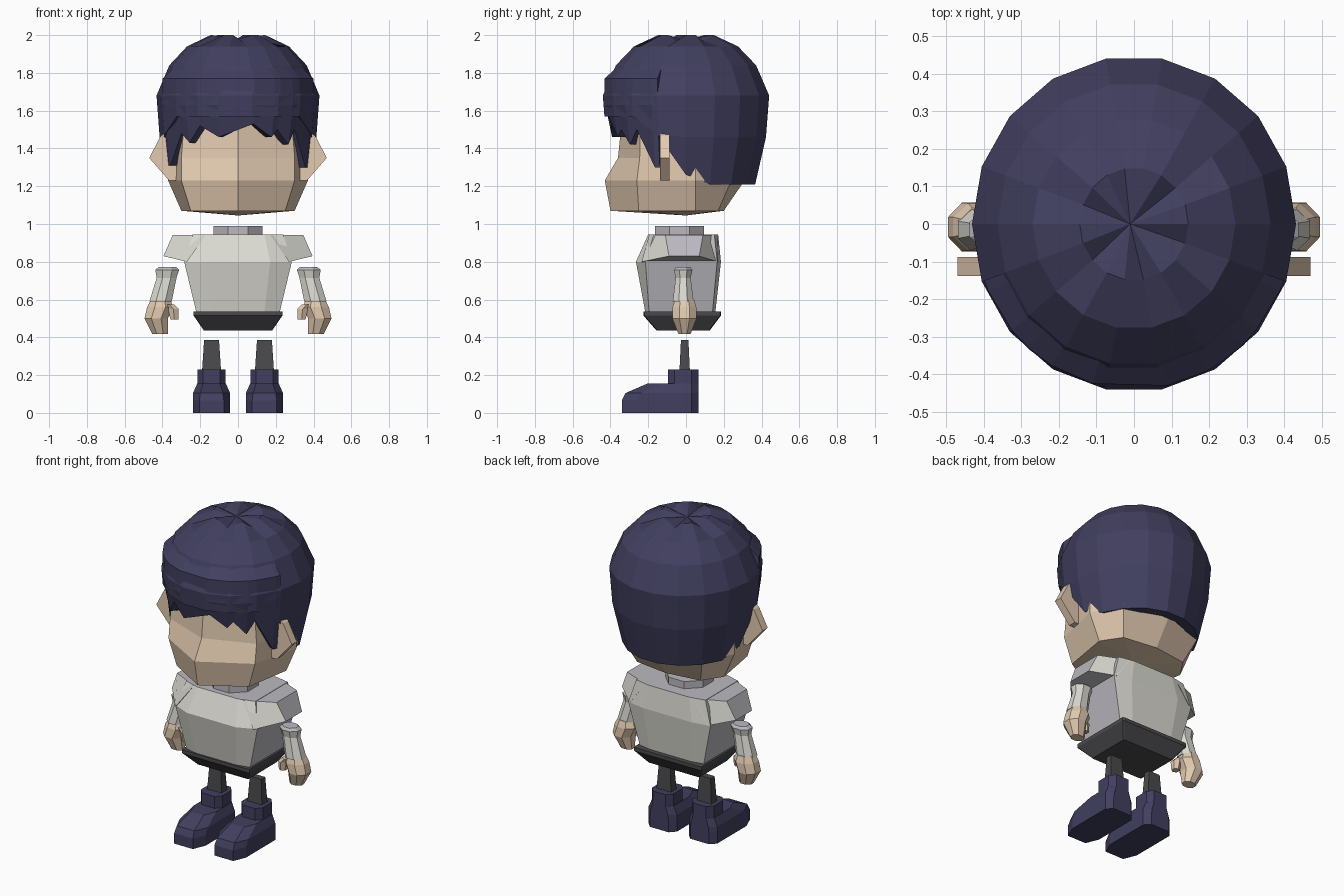
import bpy, bmesh, math
from mathutils import Vector

if "Cube" in bpy.data.objects:
    bpy.data.objects.remove(bpy.data.objects["Cube"])


def material(name, r, g, b):
    m = bpy.data.materials.new(name)
    lin = [((c / 255 + 0.055) / 1.055) ** 2.4 for c in (r, g, b)]
    m.diffuse_color = (*lin, 1)
    m.use_nodes = True
    m.node_tree.nodes["Principled BSDF"].inputs["Base Color"].default_value = m.diffuse_color
    return m


NAVY = material("navy", 65, 63, 95)
SKIN = material("skin", 226, 202, 176)
SHIRT = material("warm_white", 218, 217, 209)
GREY = material("cool_grey", 187, 185, 191)
DARK = material("charcoal", 74, 74, 78)


def loft(name, rings, mats, rule=None, start=True, end=True):
    """Skin closed rings of equal length; start/end are True for a flat cap or a point for a fan."""
    bm = bmesh.new()
    rows = [[bm.verts.new(p) for p in ring] for ring in rings]
    n = len(rows[0])
    for a, b in zip(rows, rows[1:]):
        for i in range(n):
            j = (i + 1) % n
            bm.faces.new((a[i], a[j], b[j], b[i]))
    for row, cap in ((rows[0], start), (rows[-1], end)):
        if cap is True:
            bm.faces.new(row)
        elif cap:
            tip = bm.verts.new(cap)
            for i in range(n):
                bm.faces.new((row[i], row[(i + 1) % n], tip))
    bmesh.ops.remove_doubles(bm, verts=bm.verts, dist=0.0005)
    bmesh.ops.recalc_face_normals(bm, faces=bm.faces)
    if rule:
        for f in bm.faces:
            f.material_index = rule(f)
    me = bpy.data.meshes.new(name)
    bm.to_mesh(me)
    bm.free()
    for m in mats:
        me.materials.append(m)
    ob = bpy.data.objects.new(name, me)
    bpy.context.collection.objects.link(ob)
    return ob


def ngon(cx, cy, rx, ry, z, n=8):
    return [(cx + rx * math.cos(2 * math.pi * (i + .5) / n),
             cy + ry * math.sin(2 * math.pi * (i + .5) / n), z) for i in range(n)]


def octa(hx, cx, y0, y1, y2, y3, z, x=0):
    """Chamfered rectangle: front y0, corners y1 and y2, back y3."""
    half = [(cx, y0), (hx, y1), (hx, y2), (cx, y3)]
    return [(x + a, b, z) for a, b in half] + [(x - a, b, z) for a, b in reversed(half)]


def polar(phi, r, z):
    """Point at an angle from the front (degrees, towards +x)."""
    a = math.radians(phi)
    return (0.965 * r * math.sin(a), -r * math.cos(a), z)


# Hair cap: 18 columns, cut short at the front, long at the back
PROFILE = [(1.21, .372), (1.46, .43), (1.68, .447), (1.84, .377), (1.94, .28)]


def radius(z):
    for (z0, r0), (z1, r1) in zip(PROFILE, PROFILE[1:]):
        if z <= z1:
            return r0 + (r1 - r0) * (z - z0) / (z1 - z0)
    return PROFILE[-1][1]


def hem(phi):
    d = min(phi, 360 - phi)
    return 1.57 if d < 60 else 1.47 if d < 80 else 1.26 if d < 100 else 1.21


PHIS = [10 + 20 * i for i in range(18)]
rings = [[polar(p, .31, hem(p) + .005) for p in PHIS]]
for z, _ in PROFILE:
    rings.append([polar(p, radius(max(z, hem(p))), max(z, hem(p))) for p in PHIS])
rings.append([polar(p, .15, 2.0 if i % 3 else 1.965) for i, p in enumerate(PHIS)])
loft("hair_cap", rings, [NAVY], start=(0, 0, 1.5), end=(-.01, 0, 1.975))

# Fringe with jagged locks and pointed sideburns
JAGS = [(-70, 1.31), (-66, 1.31), (-50, 1.48), (-41, 1.43), (-31, 1.52), (-15, 1.46),
        (12, 1.53), (27, 1.46), (32, 1.50), (43, 1.42), (50, 1.50), (66, 1.30), (70, 1.30)]
loft("fringe", [[polar(p, r, z) for r, z in
                 ((.375, 1.83), (.44, 1.77), (.442, 1.63), (.405, zb), (.32, zb), (.32, 1.8))]
                for p, zb in JAGS], [NAVY])


# Head: eight-sided, with a ridge down the middle of the face
def head_ring(z, front, cx, cy, sx, bx, by, back):
    right = [(cx, cy), (sx, .05), (bx, by)]
    return ([(0, front, z)] + [(x, y, z) for x, y in right] + [(0, back, z)]
            + [(-x, y, z) for x, y in reversed(right)])


loft("head", [head_ring(1.07, -.40, .25, -.25, .30, .22, .17, .20),
              head_ring(1.23, -.43, .30, -.26, .37, .28, .24, .31),
              head_ring(1.35, -.36, .30, -.245, .37, .28, .24, .31),
              head_ring(1.60, -.335, .28, -.24, .36, .27, .24, .31)],
     [SKIN], start=(0, 0, 1.045))

# Torso: front and back are warm white, sides and shoulders are grey
cloth = lambda f: 0 if abs(f.normal.y) > .5 else 1
loft("torso", [octa(.22, .14, -.215, -.195, .14, .155, .53),
               octa(.285, .17, -.265, -.215, .165, .185, .80),
               octa(.24, .14, -.20, -.17, .15, .17, .945)], [SHIRT, GREY], cloth)
loft("collar", [ngon(0, -.035, .14, .14, .93), ngon(0, -.035, .14, .14, .99)], [GREY])

# Hips
loft("hips", [octa(.18, .17, -.155, -.15, .12, .125, .435),
              octa(.235, .225, -.225, -.22, .18, .185, .515),
              octa(.235, .225, -.225, -.22, .18, .185, .537)], [DARK])

for side, s in (("right", 1), ("left", -1)):
    # Ear: thin slanted plate
    ear = [(.30, 1.23), (.365, 1.23), (.47, 1.35), (.41, 1.465), (.385, 1.485), (.30, 1.46)]
    loft(side + "_ear", [[(s * x, y, z) for x, z in ear] for y in (-.138, -.088)], [SKIN])

    # Short flared sleeve
    sleeve = [[(.17, -.195, .943), (.17, .165, .943), (.27, .17, .80), (.27, -.235, .80)],
              [(.345, -.11, .943), (.345, .09, .943), (.395, .07, .83), (.395, -.09, .83)]]
    loft(side + "_sleeve", [[(s * x, y, z) for x, y, z in r] for r in sleeve],
         [SHIRT, GREY], cloth)

    # Forearm with a rolled upper edge
    arm = [(.373, .05, .04, .772), (.375, .068, .053, .757), (.378, .057, .043, .715),
           (.41, .064, .06, .59)]
    loft(side + "_forearm", [ngon(s * x, -.015, rx, ry, z) for x, rx, ry, z in arm],
         [SHIRT, GREY], lambda f: 1 if f.normal.z > .6 else 0)

    # Hand and thumb
    hand = [(.41, .055, .055, .60), (.412, .075, .068, .56), (.433, .067, .07, .50),
            (.413, .045, .035, .418)]
    loft(side + "_hand", [ngon(s * x, -.008, rx, ry, z) for x, rx, ry, z in hand], [SKIN])
    thumb = [(.365, .03, .575), (.342, .032, .55), (.337, .024, .495)]
    loft(side + "_thumb", [ngon(s * x, -.035, r, r, z, 6) for x, r, z in thumb], [SKIN])

    # Leg and boot
    leg = s * .14
    loft(side + "_leg", [ngon(leg, -.007, .075, .042, .18, 4), ngon(leg, -.007, .056, .028, .385, 4)],
         [DARK])
    boot = [(.098, .065, -.34, 0), (.098, .065, -.34, .065), (.098, .06, -.32, .105),
            (.076, .045, -.205, .155), (.074, .045, -.095, .156), (.074, .045, -.095, .23)]
    loft(side + "_boot", [octa(hx, cx, toe, toe + (.08 if toe < -.1 else .035), .03, .065, z, leg)
                          for hx, cx, toe, z in boot], [NAVY])
